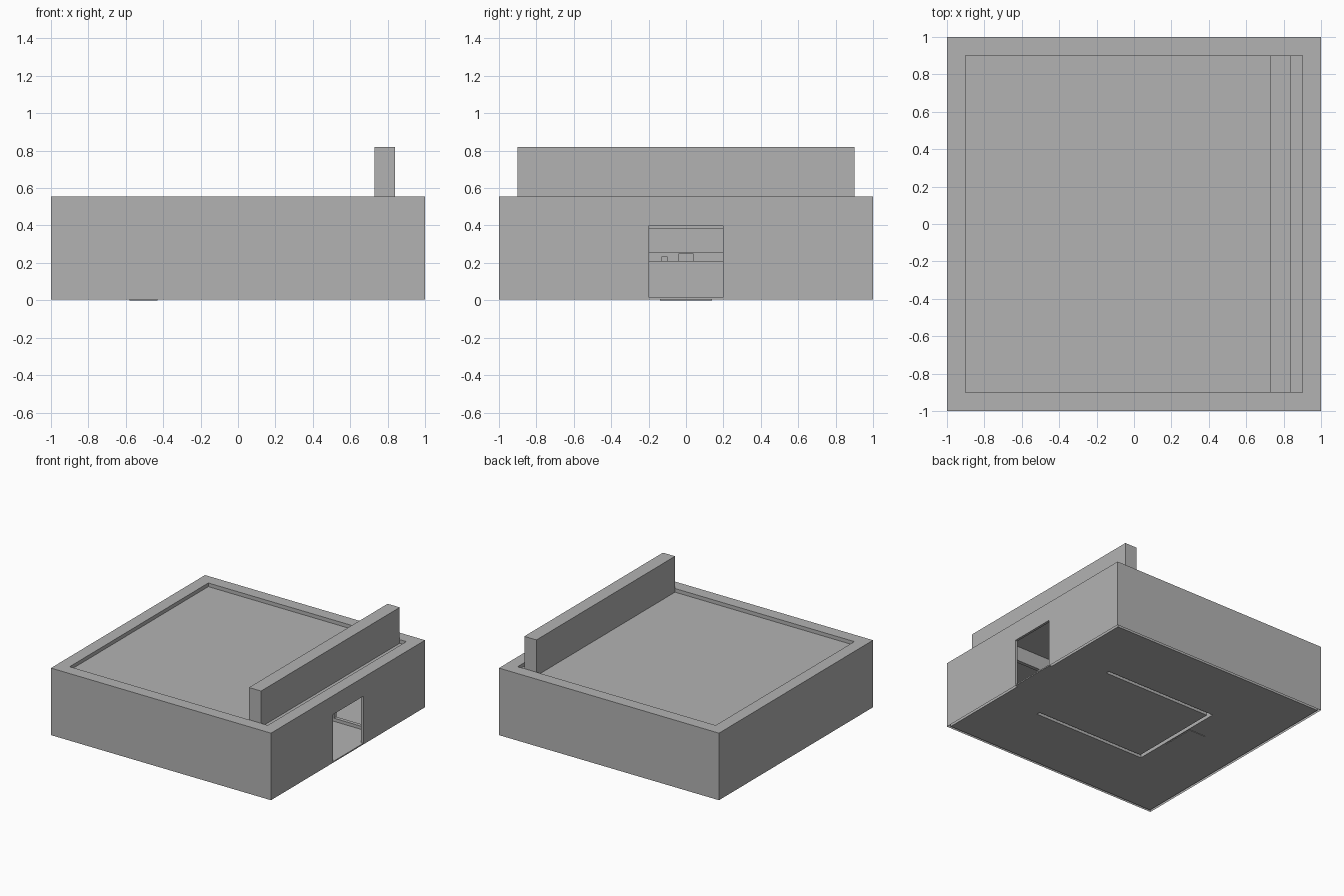
import bpy
import bmesh

default = bpy.data.objects.get("Cube")
if default:
    bpy.data.objects.remove(default, do_unlink=True)

grey = bpy.data.materials.new("plain_grey")
grey.use_nodes = True
colour = (0.45, 0.45, 0.45, 1)
grey.diffuse_color = colour
grey.node_tree.nodes["Principled BSDF"].inputs["Base Color"].default_value = colour

BASE, TOP, ROOF, CEILING = 0.004, 0.555, 0.525, 0.5
SKIN = 0.98


def prism(name, outline, z0, z1):
    """Extrude a closed xy outline from z0 to z1."""
    bm = bmesh.new()
    face = bm.faces.new([bm.verts.new((x, y, z0)) for x, y in outline])
    made = bmesh.ops.extrude_face_region(bm, geom=[face])["geom"]
    rise = [v for v in made if isinstance(v, bmesh.types.BMVert)]
    bmesh.ops.translate(bm, verts=rise, vec=(0, 0, z1 - z0))
    bmesh.ops.recalc_face_normals(bm, faces=bm.faces)
    mesh = bpy.data.meshes.new(name)
    bm.to_mesh(mesh)
    bm.free()
    mesh.materials.append(grey)
    obj = bpy.data.objects.new(name, mesh)
    bpy.context.collection.objects.link(obj)
    return obj


def box(name, x0, x1, y0, y1, z0, z1):
    return prism(name, [(x0, y0), (x1, y0), (x1, y1), (x0, y1)], z0, z1)


def cut(obj, cutters):
    """Subtract the cutters, then discard them."""
    for c in cutters:
        mod = obj.modifiers.new("cut", "BOOLEAN")
        mod.operation, mod.solver, mod.object = "DIFFERENCE", "EXACT", c
    bpy.context.view_layer.update()
    graph = bpy.context.evaluated_depsgraph_get()
    mesh = bpy.data.meshes.new_from_object(obj.evaluated_get(graph))
    obj.modifiers.clear()
    obj.data = mesh
    for c in cutters:
        bpy.data.objects.remove(c, do_unlink=True)


def open_bottom(obj):
    """Remove the lowest downward faces, leaving a hollow part."""
    bm = bmesh.new()
    bm.from_mesh(obj.data)
    low = [f for f in bm.faces
           if f.normal.z < -0.9 and f.calc_center_median().z < BASE + 0.001]
    bmesh.ops.delete(bm, geom=low, context="FACES")
    bm.to_mesh(obj.data)
    bm.free()


# Building shell with sunken roof, hollow room and doorway
shell = box("building_shell", -1, 1, -1, 1, BASE, TOP)
cut(shell, [
    box("roof_cutter", -0.9, 0.9, -0.9, 0.9, ROOF, 1),
    box("room_cutter", -SKIN, SKIN, -SKIN, SKIN, -0.1, CEILING),
    box("door_cutter", 0.9, 1.1, -0.198, 0.198, -0.1, 0.4),
])
open_bottom(shell)

# Tall sign board on the roof
box("roof_sign_board", 0.73, 0.84, -0.9, 0.9, ROOF, 0.82)

# Floor with a U-shaped slot below the partitions
floor = box("floor", -SKIN, SKIN, -SKIN, SKIN, BASE, 0.014)
u_shape = [(0.6, 0.39), (0.6, 0.42), (-0.42, 0.42), (-0.42, -0.42),
           (0.6, -0.42), (0.6, -0.39), (-0.39, -0.39), (-0.39, 0.39)]
cut(floor, [prism("slot_cutter", u_shape, -0.1, 0.1)])
box("doorstep", SKIN, 1, -0.198, 0.198, BASE, 0.014)

# U-shaped partition with a serving window in its back wall
partition = prism("partition", u_shape, BASE, CEILING)
cut(partition, [box("window_cutter", -0.5, -0.3, -0.36, 0.36, 0.21, 0.38)])
open_bottom(partition)

# Side passages beside the entrance
for side, y in (("left", 0.405), ("right", -0.405)):
    edges = (y - 0.015, y + 0.015)
    box(side + "_passage_header", 0.6, SKIN, *edges, 0.38, CEILING)
    box(side + "_passage_sill", 0.6, SKIN, *edges, 0.014, 0.04)
    box(side + "_passage_post", 0.86, SKIN, *edges, 0.04, 0.38)

# Serving counter with small items, and a back shelf
box("counter", -0.58, -0.43, -0.14, 0.14, 0, 0.21)
box("counter_register", -0.54, -0.46, -0.04, 0.04, 0.21, 0.25)
box("counter_item", -0.52, -0.49, -0.13, -0.1, 0.21, 0.235)
box("back_shelf", -SKIN, -0.85, -0.6, 0.6, 0.014, 0.255)
